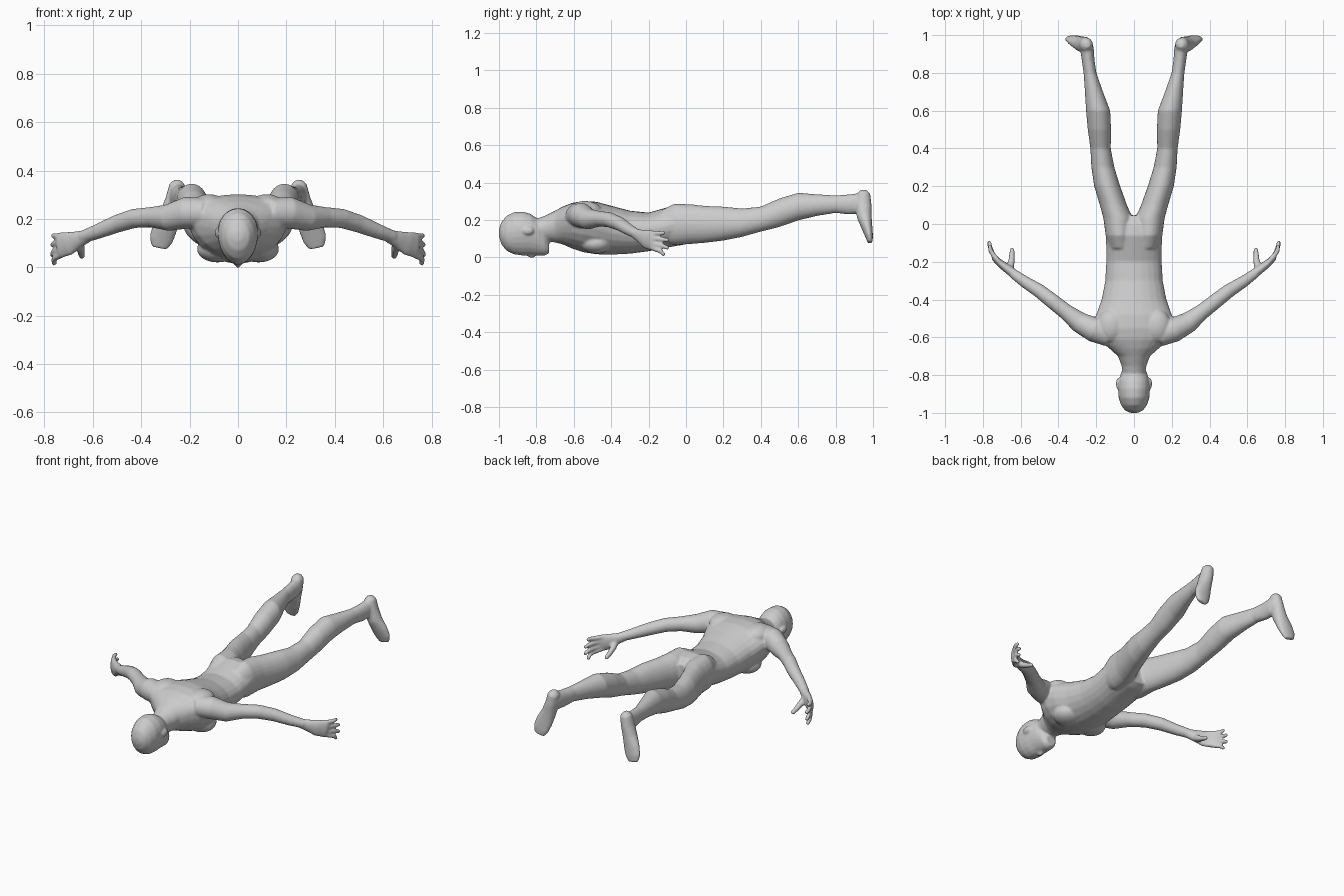
import bpy, bmesh
from math import cos, sin, pi
from mathutils import Vector, Matrix

bm = bmesh.new()
N = 24


def skin(rings):
    """Skin a list of closed rings and cap both ends."""
    vs = [[bm.verts.new(p) for p in r] for r in rings]
    for a, b in zip(vs, vs[1:]):
        for i in range(N):
            bm.faces.new((a[i], a[(i + 1) % N], b[(i + 1) % N], b[i]))
    bm.faces.new(vs[0][::-1])
    bm.faces.new(vs[-1])


def slices(rows, s=1):
    """Rows of y, centre x, half width, bottom z, widest z, top z."""
    rings = []
    for y, cx, w, lo, mid, hi in rows:
        ring = []
        for i in range(N):
            a = 2 * pi * i / N
            h = hi - mid if sin(a) > 0 else mid - lo
            ring.append((s * (cx + w * cos(a)), y, mid + h * sin(a)))
        rings.append(ring)
    skin(rings)


def tube(rows, s=1, up=(0, 0, 1)):
    """Rows of x, y, z, radius along up, radius across."""
    pts = [Vector((s * r[0], r[1], r[2])) for r in rows]
    rings = []
    for k, r in enumerate(rows):
        t = (pts[min(k + 1, len(pts) - 1)] - pts[max(k - 1, 0)]).normalized()
        u = Vector(up)
        u = (u - t * u.dot(t)).normalized()
        v = t.cross(u)
        rings.append([pts[k] + u * r[3] * cos(2 * pi * i / N) + v * r[-1] * sin(2 * pi * i / N)
                      for i in range(N)])
    skin(rings)


def ball(c, size):
    bmesh.ops.create_uvsphere(bm, u_segments=20, v_segments=12, radius=1,
                              matrix=Matrix.Translation(c) @ Matrix.Diagonal((*size, 1)))


# head, nose
slices([(-1.0, 0, .02, .11, .13, .15), (-.987, 0, .048, .07, .13, .19),
        (-.96, 0, .068, .036, .13, .222), (-.92, 0, .082, .016, .14, .243),
        (-.87, 0, .084, .010, .15, .245), (-.83, 0, .079, .012, .15, .233),
        (-.79, 0, .07, .010, .13, .205), (-.755, 0, .054, .010, .08, .15),
        (-.732, 0, .032, .022, .05, .09)])
ball((0, -.825, .016), (.014, .026, .018))

# neck and torso
slices([(-.82, 0, .055, .09, .15, .2), (-.75, 0, .066, .085, .16, .225),
        (-.70, 0, .085, .08, .18, .25), (-.66, 0, .13, .07, .20, .272),
        (-.61, 0, .19, .048, .22, .292), (-.55, 0, .212, .028, .22, .302),
        (-.48, 0, .20, .017, .20, .298), (-.40, 0, .172, .015, .17, .277),
        (-.30, 0, .152, .020, .15, .25), (-.20, 0, .147, .033, .15, .24),
        (-.13, 0, .147, .048, .16, .26), (-.06, 0, .15, .06, .18, .28),
        (0, 0, .145, .07, .18, .27), (.045, 0, .10, .09, .17, .24)])

for s in (1, -1):
    # ear
    ball((s * .084, -.845, .143), (.012, .03, .021))
    # shoulder blade and chest muscle
    ball((s * .12, -.54, .25), (.075, .09, .052))
    ball((s * .085, -.48, .075), (.085, .085, .055))
    # leg
    slices([(-.13, .07, .06, .08, .17, .255), (-.06, .078, .072, .066, .18, .288),
            (.03, .084, .078, .072, .18, .284), (.10, .109, .072, .078, .175, .276),
            (.20, .142, .069, .09, .175, .272), (.30, .165, .061, .11, .18, .262),
            (.40, .177, .054, .138, .2, .272), (.50, .183, .062, .163, .24, .316),
            (.60, .190, .064, .198, .27, .346), (.70, .212, .048, .222, .28, .338),
            (.80, .233, .034, .238, .285, .332), (.87, .243, .034, .23, .285, .337),
            (.93, .249, .036, .235, .29, .345), (.96, .25, .03, .26, .3, .345)], s)
    # foot
    tube([(.247, .952, .36, .018, .016), (.25, .95, .34, .036, .034),
          (.262, .948, .28, .044, .038), (.28, .953, .22, .04, .043),
          (.303, .968, .16, .029, .052), (.318, .979, .115, .021, .05),
          (.325, .985, .08, .013, .034)], s, (0, 1, 0))
    # arm
    tube([(.13, -.59, .225, .06), (.21, -.56, .226, .066), (.29, -.52, .205, .055),
          (.36, -.465, .207, .042), (.43, -.41, .202, .040), (.50, -.355, .18, .037),
          (.58, -.305, .148, .031), (.64, -.262, .126, .026)], s)
    # palm
    tube([(.62, -.275, .13, .026, .025), (.66, -.245, .115, .036, .024),
          (.70, -.215, .098, .050, .021), (.735, -.185, .09, .052, .016),
          (.745, -.175, .088, .046, .011)], s)
    # fingers, from the upper to the lower one
    for z0, z1, x1, y1 in ((.128, .132, .762, -.11), (.103, .092, .766, -.09),
                           (.077, .05, .768, -.09), (.055, .014, .76, -.11)):
        zm = (z0 + z1) / 2
        tube([(.715, -.20, z0 + .004, .014), (.745, -.165, (z0 + zm) / 2, .0135),
              (.761, (y1 - .165) / 2, zm, .0125), (x1, y1 - .006, z1, .011),
              (x1, y1, z1 - .001, .006)], s)
    # thumb
    tube([(.66, -.245, .10, .022), (.65, -.205, .075, .018), (.647, -.17, .058, .015),
          (.645, -.135, .046, .013), (.644, -.125, .043, .007)], s)

bmesh.ops.recalc_face_normals(bm, faces=bm.faces)
mesh = bpy.data.meshes.new("body")
bm.to_mesh(mesh)
bm.free()
body = bpy.data.objects.new("body", mesh)
bpy.context.collection.objects.link(body)

# fuse the parts into one smooth skin
fuse = body.modifiers.new("fuse", 'REMESH')
fuse.mode = 'VOXEL'
fuse.voxel_size = .006
fuse.use_smooth_shade = True
soft = body.modifiers.new("soften", 'SMOOTH')
soft.factor = .5
soft.iterations = 8
